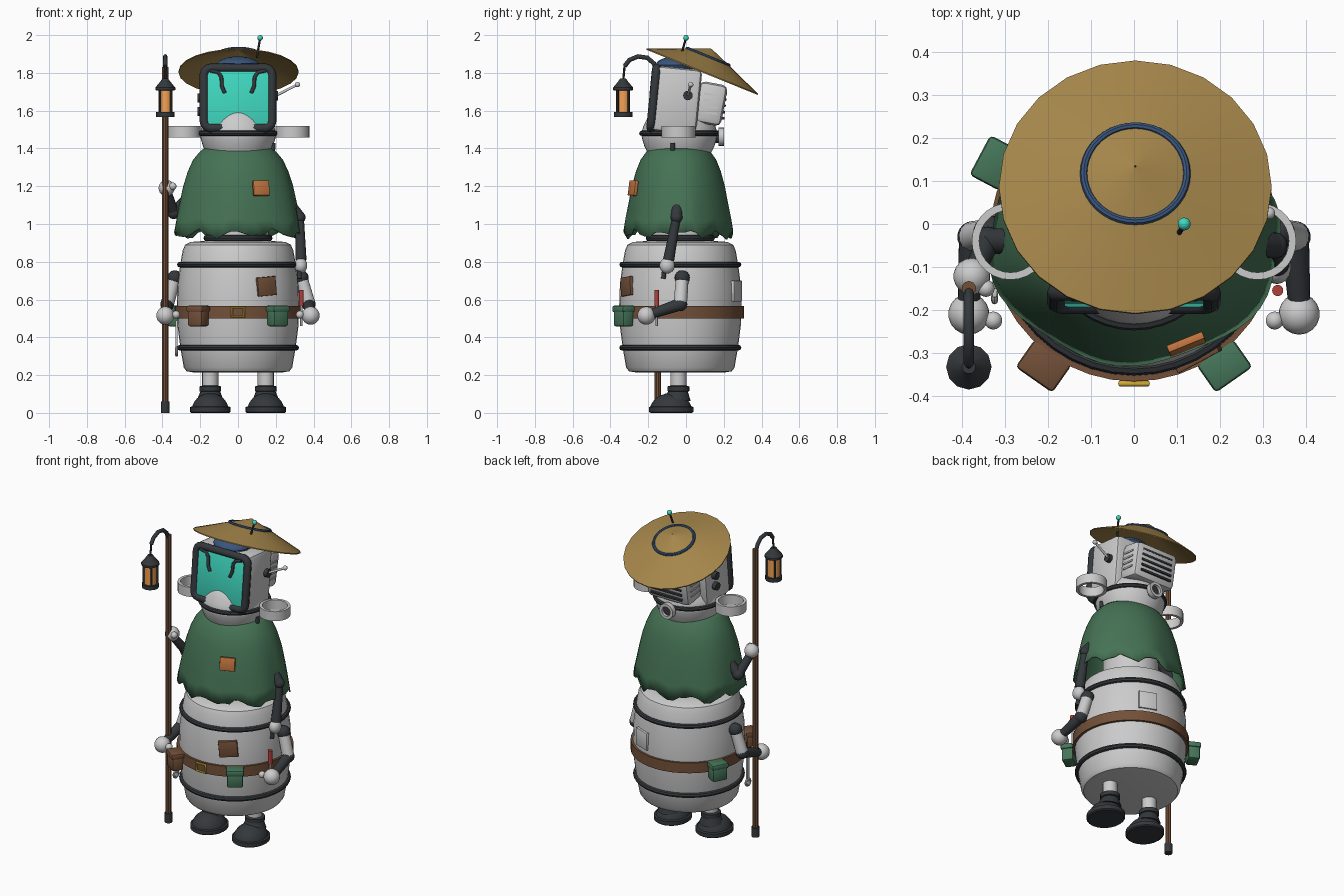
import bpy, bmesh, math, random
from mathutils import Matrix, Vector

if "Cube" in bpy.data.objects:
    bpy.data.objects.remove(bpy.data.objects["Cube"])
random.seed(3)
I = Matrix.Identity(4)
T = lambda x, y, z: Matrix.Translation((x, y, z))
R = lambda deg, ax: Matrix.Rotation(math.radians(deg), 4, ax)

def mat(name, r, g, b):
    m = bpy.data.materials.new(name)
    m.diffuse_color = (r, g, b, 1)
    m.use_nodes = True
    m.node_tree.nodes["Principled BSDF"].inputs["Base Color"].default_value = m.diffuse_color
    return m

DARK = mat("dark_metal", .035, .04, .045)
GREEN = mat("green_cloth", .06, .17, .09)
POUCH = mat("green_pouch", .06, .18, .1)
BROWN = mat("leather", .17, .08, .04)
STRAW = mat("straw", .38, .24, .07)
BLUE = mat("blue_cloth", .04, .09, .2)
TEAL = mat("screen_teal", .05, .68, .52)
ORANGE = mat("orange_patch", .55, .18, .05)
GLOW = mat("lantern_glow", .9, .36, .09)
GOLD = mat("gold", .65, .42, .04)
RED = mat("red", .45, .05, .04)

def smooth(o, angle=35):
    bpy.ops.object.select_all(action='DESELECT')
    o.select_set(True)
    bpy.context.view_layer.objects.active = o
    bpy.ops.object.shade_smooth_by_angle(angle=math.radians(angle))
    return o

def make(name, bm, m=None, M=I):
    bmesh.ops.recalc_face_normals(bm, faces=bm.faces)
    me = bpy.data.meshes.new(name)
    bm.to_mesh(me)
    bm.free()
    me.transform(M)
    o = bpy.data.objects.new(name, me)
    bpy.context.collection.objects.link(o)
    if m:
        me.materials.append(m)
    return smooth(o)

def box(name, size, m=None, M=I, bevel=.008):
    bm = bmesh.new()
    bmesh.ops.create_cube(bm, size=1)
    bmesh.ops.scale(bm, vec=size, verts=bm.verts)
    if bevel:
        bmesh.ops.bevel(bm, geom=bm.edges[:], offset=bevel, segments=2, affect='EDGES', profile=.5)
    return make(name, bm, m, M)

def rod(name, a, b, r1, r2=None, m=None, M=I, seg=16):
    a, b = Vector(a), Vector(b)
    d = b - a
    bm = bmesh.new()
    bmesh.ops.create_cone(bm, cap_ends=True, segments=seg, radius1=r1, radius2=r1 if r2 is None else r2, depth=d.length,
                          matrix=Matrix.Translation((a + b) / 2) @ d.to_track_quat('Z', 'Y').to_matrix().to_4x4())
    return make(name, bm, m, M)

def ball(name, c, r, m=None, M=I):
    bm = bmesh.new()
    bmesh.ops.create_uvsphere(bm, u_segments=18, v_segments=12, radius=1)
    bmesh.ops.scale(bm, vec=r if isinstance(r, tuple) else (r, r, r), verts=bm.verts)
    return make(name, bm, m, M @ T(*c))

def lathe(name, prof, m=None, M=I, seg=40, loop=False, caps=False, sy=1, tweak=None):
    bm = bmesh.new()
    rings = []
    for i in range(seg):
        a = 2 * math.pi * i / seg
        rings.append([bm.verts.new((r * math.cos(a), r * math.sin(a) * sy, z)) for r, z in prof])
    n = len(prof)
    for i in range(seg):
        p, q = rings[i], rings[(i + 1) % seg]
        for k in range(n if loop else n - 1):
            bm.faces.new((p[k], q[k], q[(k + 1) % n], p[(k + 1) % n]))
    if caps:
        bm.faces.new([c[0] for c in rings])
        bm.faces.new([c[-1] for c in rings])
    if tweak:
        for i, c in enumerate(rings):
            tweak(c, i)
    return make(name, bm, m, M)

def torus(name, R0, r, m=None, M=I, seg=40):
    return lathe(name, [(R0 + r * math.cos(k * math.pi / 4), r * math.sin(k * math.pi / 4)) for k in range(8)], m, M, seg, loop=True)

def tube(name, pts, r, m=None, M=I, cyclic=False):
    cu = bpy.data.curves.new(name, 'CURVE')
    cu.dimensions = '3D'
    cu.bevel_depth, cu.bevel_resolution, cu.use_fill_caps = r, 2, True
    s = cu.splines.new('POLY')
    s.points.add(len(pts) - 1)
    for p, c in zip(s.points, pts):
        p.co = (*c, 1)
    s.use_cyclic_u = cyclic
    o = bpy.data.objects.new(name, cu)
    bpy.context.collection.objects.link(o)
    smooth_sel = bpy.context.view_layer.objects
    bpy.ops.object.select_all(action='DESELECT')
    o.select_set(True)
    smooth_sel.active = o
    bpy.ops.object.convert(target='MESH')
    o = bpy.context.object
    o.data.transform(M)
    if m:
        o.data.materials.append(m)
    return smooth(o, 50)

# barrel body, hoops, belt, inner torso
B = T(0, -.03, 0)
lathe("barrel", [(.24, .215), (.272, .22), (.287, .24), (.306, .35), (.32, .46), (.324, .56), (.32, .68), (.306, .785),
                 (.293, .86), (.28, .89), (.25, .905), (.18, .91)], None, B, caps=True)
for z in (.345, .785):
    torus("barrel_hoop", .308, .015, DARK, B @ T(0, 0, z))
lathe("belt", [(.318, .5), (.337, .5), (.337, .565), (.318, .565)], BROWN, B, loop=True)
rod("torso", (0, -.03, .9), (0, -.03, 1.4), .165, .15, seg=32)
torus("waist_ring", .165, .018, DARK, B @ T(0, 0, .925))

# belt buckle, pouches, patches placed around the body by angle
def around(deg, rad, z):
    return B @ R(deg, 'Z') @ T(rad, 0, z) @ R(90, 'Z')

tube("buckle", [(-.032, 0, -.025), (.032, 0, -.025), (.032, 0, .025), (-.032, 0, .025)], .007, GOLD, T(0, -.372, .532), True)
for deg, m in ((-125, BROWN), (-55, POUCH), (152, POUCH)):
    box("pouch", (.095, .07, .085), m, around(deg, .367, .5), .012)
    box("pouch_flap", (.105, .08, .035), m, around(deg, .367, .55), .01)
box("barrel_patch", (.11, .02, .1), BROWN, around(-62, .32, .67) @ R(-5, 'Y'), .003)
box("back_patch", (.11, .02, .11), None, around(68, .32, .645), .003)

# tools on the belt
rod("screwdriver_handle", (.335, -.155, .565), (.335, -.155, .65), .013, m=RED)
rod("screwdriver_shaft", (.335, -.155, .46), (.335, -.155, .57), .006)
box("wrench", (.012, .022, .16), None, T(-.325, -.16, .41), .003)
torus("wrench_ring", .02, .008, None, T(-.325, -.16, .325) @ R(90, 'Y'), 14)

# poncho with ragged hem
def hem(c, i):
    for k, v in enumerate(c):
        w = k / (len(c) - 1)
        v.co.z += w ** 4 * (.018 * math.sin(i * 1.1) + random.uniform(-.012, .012))
        s = 1 + .025 * w * w * math.sin(i * .65)
        v.co.x *= s
        v.co.y *= s

P = lathe("poncho", [(.175, 1.405), (.2, 1.385), (.238, 1.34), (.266, 1.28), (.292, 1.2), (.313, 1.1), (.328, 1.02), (.34, .948)],
          GREEN, T(0, -.04, 0), 56, sy=.84, tweak=hem)
sol = P.modifiers.new("thickness", 'SOLIDIFY')
sol.thickness = .008
box("poncho_patch", (.09, .018, .08), ORANGE, T(.122, -.28, 1.19) @ R(22, 'Z') @ R(-8, 'X'), .003)

# legs and boots
def flatten(o):
    for v in o.data.vertices:
        v.co.z = max(v.co.z, .012)

for s in (-1, 1):
    x = .147 * s
    rod("leg", (x, -.04, .08), (x, -.04, .25), .043)
    lathe("ankle_ring", [(.04, .11), (.058, .115), (.058, .14), (.04, .145)], DARK, T(x, -.04, 0), 20, loop=True)
    flatten(ball("boot", (x, -.08, .01), (.1, .112, .095), DARK))
    lathe("boot_sole", [(.1, 0), (.107, .006), (.107, .03), (.1, .034)], DARK, T(x, -.078, 0), 24, caps=True, sy=1.1)
    rod("boot_cuff", (x, -.045, .07), (x, -.04, .118), .07, .05, DARK)

# lower pair of arms, mirrored
for s in (-1, 1):
    sh, el, ha = (.335 * s, -.02, .715), (.375 * s, -.03, .575), (.385 * s, -.21, .515)
    ball("lower_shoulder", sh, .04, DARK)
    rod("lower_upper_arm", sh, el, .034, .036)
    ball("lower_elbow", el, .037, DARK)
    rod("lower_forearm", el, (.385 * s, -.18, .525), .033, .026, DARK)
    ball("lower_hand", ha, .048)
    ball("lower_thumb", (.328 * s, -.225, .52), .021)

# upper arms: one hanging, one gripping the staff
ball("right_elbow", (.327, -.05, 1.035), .031, DARK)
rod("right_upper_arm", (.2, -.04, 1.2), (.327, -.05, 1.035), .03, m=DARK)
rod("right_forearm", (.327, -.05, 1.035), (.333, -.092, .81), .022, .03, DARK)
ball("right_hand", (.333, -.1, .78), (.034, .04, .042))
rod("right_fingers", (.325, -.115, .76), (.325, -.12, .71), .012, m=DARK)
ball("left_elbow", (-.34, -.04, 1.06), .034, DARK)
rod("left_upper_arm", (-.2, -.04, 1.2), (-.34, -.04, 1.06), .03, m=DARK)
rod("left_forearm", (-.34, -.04, 1.06), (-.372, -.11, 1.16), .028, .024, DARK)
ball("left_hand", (-.378, -.122, 1.19), .043)
ball("left_thumb", (-.345, -.15, 1.2), .02)

# staff with hook and lantern
X, Y = -.385, -.15
rod("staff", (X, Y, .03), (X, Y, 1.83), .017, m=BROWN, seg=10)
rod("staff_tip", (X, Y, 0), (X, Y, .06), .023, m=DARK)
tube("staff_hook", [(X, Y, 1.8), (X, -.17, 1.85), (X, -.205, 1.88), (X, -.255, 1.887), (X, -.3, 1.868), (X, -.325, 1.835)], .012, DARK)
L = T(X, -.333, 0)
rod("lantern_hanger", (X, -.325, 1.84), (X, -.333, 1.75), .006, m=DARK, seg=8)
lathe("lantern_roof", [(.046, 1.706), (.053, 1.71), (.053, 1.722), (.024, 1.757), (.016, 1.77)], DARK, L, 12, caps=True)
rod("lantern_glass", (X, -.333, 1.585), (X, -.333, 1.71), .037, m=GLOW, seg=12)
rod("lantern_base", (X, -.333, 1.567), (X, -.333, 1.592), .049, m=DARK, seg=12)
for k in range(4):
    a = math.radians(45 + 90 * k)
    px, py = X + .041 * math.cos(a), -.333 + .041 * math.sin(a)
    rod("lantern_post", (px, py, 1.58), (px, py, 1.715), .006, m=DARK, seg=6)

# neck dome, ring, side hoops, back pipe
N = T(0, -.035, 0)
lathe("neck_dome", [(.165, 1.37), (.185, 1.41), (.197, 1.45), (.202, 1.48), (.19, 1.52), (.172, 1.555), (.152, 1.59), (.115, 1.612), (.05, 1.62)],
      None, N, caps=True)
torus("neck_ring", .199, .014, DARK, N @ T(0, 0, 1.48))
for s in (-1, 1):
    lathe("side_hoop", [(.073, 1.458), (.09, 1.458), (.09, 1.518), (.073, 1.518)], None, T(.288 * s, -.04, 0), 28, loop=True)
rod("back_pipe", (0, .1, 1.462), (0, .185, 1.462), .034, m=DARK)
lathe("pipe_rim", [(.03, -.015), (.048, -.015), (.048, .015), (.03, .015)], None, T(0, .187, 1.462) @ R(90, 'X'), 20, loop=True)
rod("neck_clip", (.185, -.07, 1.39), (.187, -.07, 1.43), .012, m=DARK)

# monitor head, tilted slightly back
H = T(0, -.05, 1.655) @ R(-5.7, 'X')
box("head_case", (.38, .24, .345), None, H, .025)
box("head_back", (.3, .15, .22), None, H @ T(0, .18, 0) @ R(-5, 'X'), .03)
for k in range(5):
    box("rear_vent", (.22, .014, .014), DARK, H @ T(0, .255, -.07 + .033 * k) @ R(-5, 'X'), .003)
    for s in (-1, 1):
        if k < 4:
            box("side_vent", (.008, .08, .01), None, H @ T(.151 * s, .18, -.05 + .033 * k), 0)
W, Z, c = .18, .16, .035
frame = [(sx * W - sx * c + c * math.cos(a), -.122, sz * Z - sz * c + c * math.sin(a))
         for q, (sx, sz) in enumerate(((1, 1), (-1, 1), (-1, -1), (1, -1)))
         for a in [math.radians(90 * q + 30 * j) for j in range(4)]]
tube("screen_bezel", frame, .023, DARK, H, True)
box("screen", (.35, .03, .31), TEAL, H @ T(0, -.115, 0), .012)
for s in (-1, 1):
    tube("screen_mark", [(s * .145, -.136, .145), (s * .105, -.136, .135), (s * .088, -.136, .11), (s * .085, -.136, .06), (s * .07, -.136, .025)],
         .01, DARK, H)
for z in (.015, -.055):
    rod("left_knob", (-.185, .04, z), (-.215, .04, z), .024, m=DARK, M=H)
rod("right_knob", (.185, .01, 1.68), (.213, .01, 1.68), .025, m=DARK)
rod("side_antenna", (.2, .01, 1.68), (.315, .025, 1.738), .007)
ball("side_antenna_tip", (.315, .025, 1.738), .014)

# cap, cone hat with band, top antenna
ball("head_cap", (0, -.05, 1.842), (.115, .11, .045), BLUE)
A = T(.003, .085, 1.805) @ R(-22.1, 'X')
lathe("straw_hat", [(.002, .132), (.12, .086), (.318, .004), (.318, -.002), (.12, .076), (.002, .122)], STRAW, A, 24, loop=True)
torus("hat_band", .12, .009, BLUE, A @ T(0, 0, .086))
rod("top_antenna", (.1, -.03, 1.88), (.117, 0, 1.985), .006, m=DARK, seg=8)
ball("top_antenna_tip", (.117, 0, 1.985), .015, TEAL)
